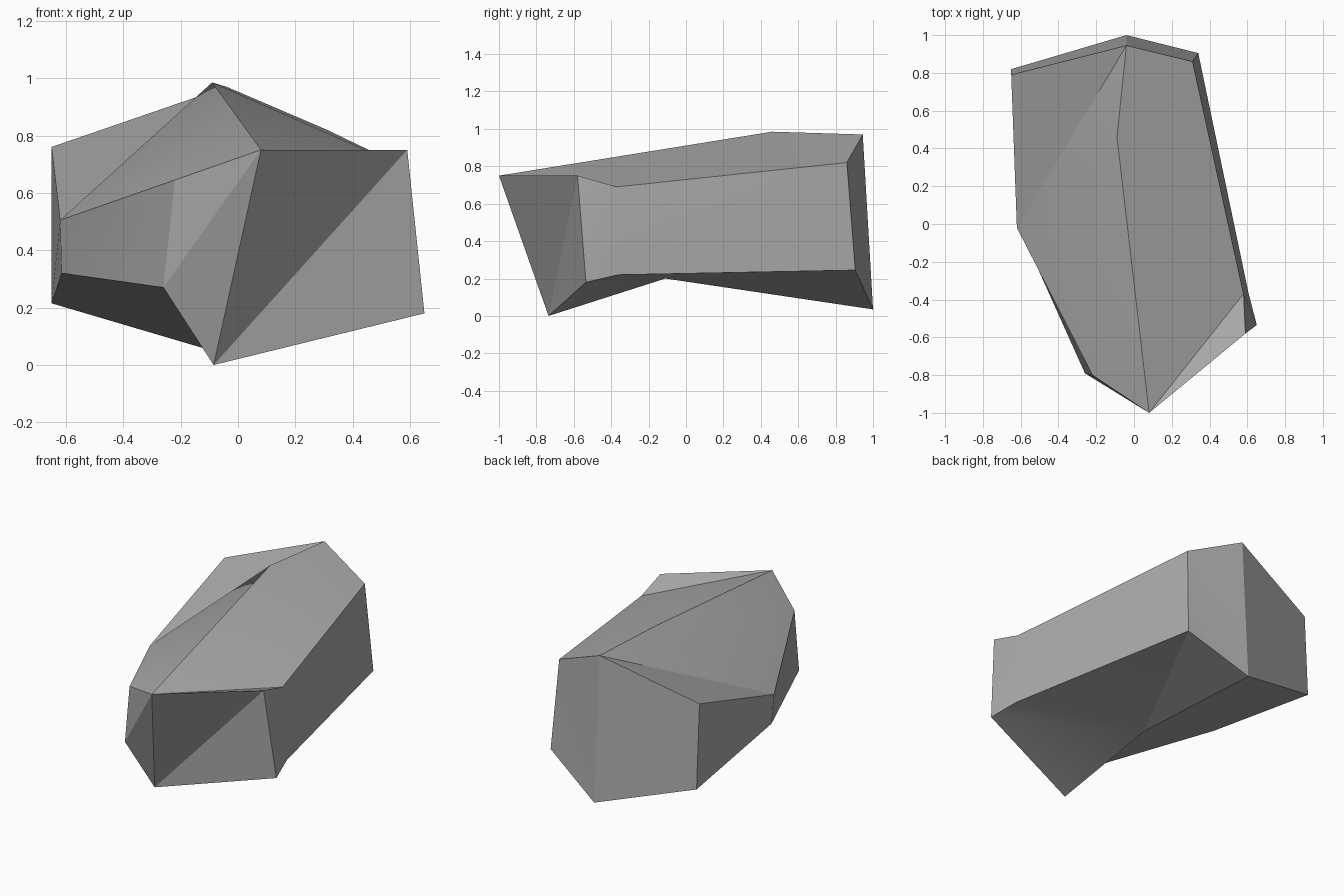
import bpy, bmesh, math

if "Cube" in bpy.data.objects:
    bpy.data.objects.remove(bpy.data.objects["Cube"], do_unlink=True)

# Rim loops, listed from the front tip round past the +x side and the back
upper_rim = [(0.08, -1.0, 0.75), (0.59, -0.58, 0.75), (0.58, -0.37, 0.69), (0.31, 0.86, 0.82),
             (-0.04, 0.945, 0.97), (-0.65, 0.79, 0.76), (-0.62, -0.02, 0.505), (-0.22, -0.8, 0.645)]
lower_rim = [(-0.085, -0.735, 0.0), (0.65, -0.535, 0.18), (0.605, -0.36, 0.22), (0.34, 0.905, 0.245),
             (-0.04, 1.0, 0.035), (-0.65, 0.82, 0.215), (-0.615, 0.0, 0.32), (-0.26, -0.79, 0.27)]
TIP, SHOULDER, FLANK, BACK_CORNER, BACK_PEAK, BACK_SIDE, WAIST, CHEEK = range(8)

bm = bmesh.new()
upper = [bm.verts.new(p) for p in upper_rim]
lower = [bm.verts.new(p) for p in lower_rim]
ridge = bm.verts.new((-0.09, 0.46, 0.985))
hollow = bm.verts.new((-0.17, -0.11, 0.2))

# Sides: each wall panel is split along one diagonal
for i in range(8):
    j = (i + 1) % 8
    a, b, c, d = lower[i], lower[j], upper[j], upper[i]
    if i == BACK_CORNER:
        panels = [(a, b, d), (b, c, d)]
    elif i == BACK_PEAK:
        panels = [(a, b, c, d)]
    else:
        panels = [(a, b, c), (a, c, d)]
    for panel in panels:
        bm.faces.new(panel)

# Underside: hollow fan
for i in range(8):
    bm.faces.new((hollow, lower[(i + 1) % 8], lower[i]))

# Crown: ridge fan with two clipped corners
crown = [TIP, FLANK, BACK_CORNER, BACK_PEAK, WAIST, CHEEK]
for i, j in zip(crown, crown[1:] + crown[:1]):
    bm.faces.new((ridge, upper[i], upper[j]))
for corner in ((TIP, SHOULDER, FLANK), (BACK_PEAK, BACK_SIDE, WAIST)):
    bm.faces.new([upper[i] for i in corner])

bmesh.ops.recalc_face_normals(bm, faces=bm.faces)
mesh = bpy.data.meshes.new("rock")
bm.to_mesh(mesh)
bm.free()

# Stone colour
stone = bpy.data.materials.new("stone grey")
stone.use_nodes = True
grey = (0.4, 0.4, 0.4, 1.0)
stone.diffuse_color = grey
stone.node_tree.nodes["Principled BSDF"].inputs["Base Color"].default_value = grey
mesh.materials.append(stone)

rock = bpy.data.objects.new("rock", mesh)
bpy.context.collection.objects.link(rock)
bpy.ops.object.select_all(action="DESELECT")
rock.select_set(True)
bpy.context.view_layer.objects.active = rock
bpy.ops.object.shade_smooth_by_angle(angle=math.radians(20))
